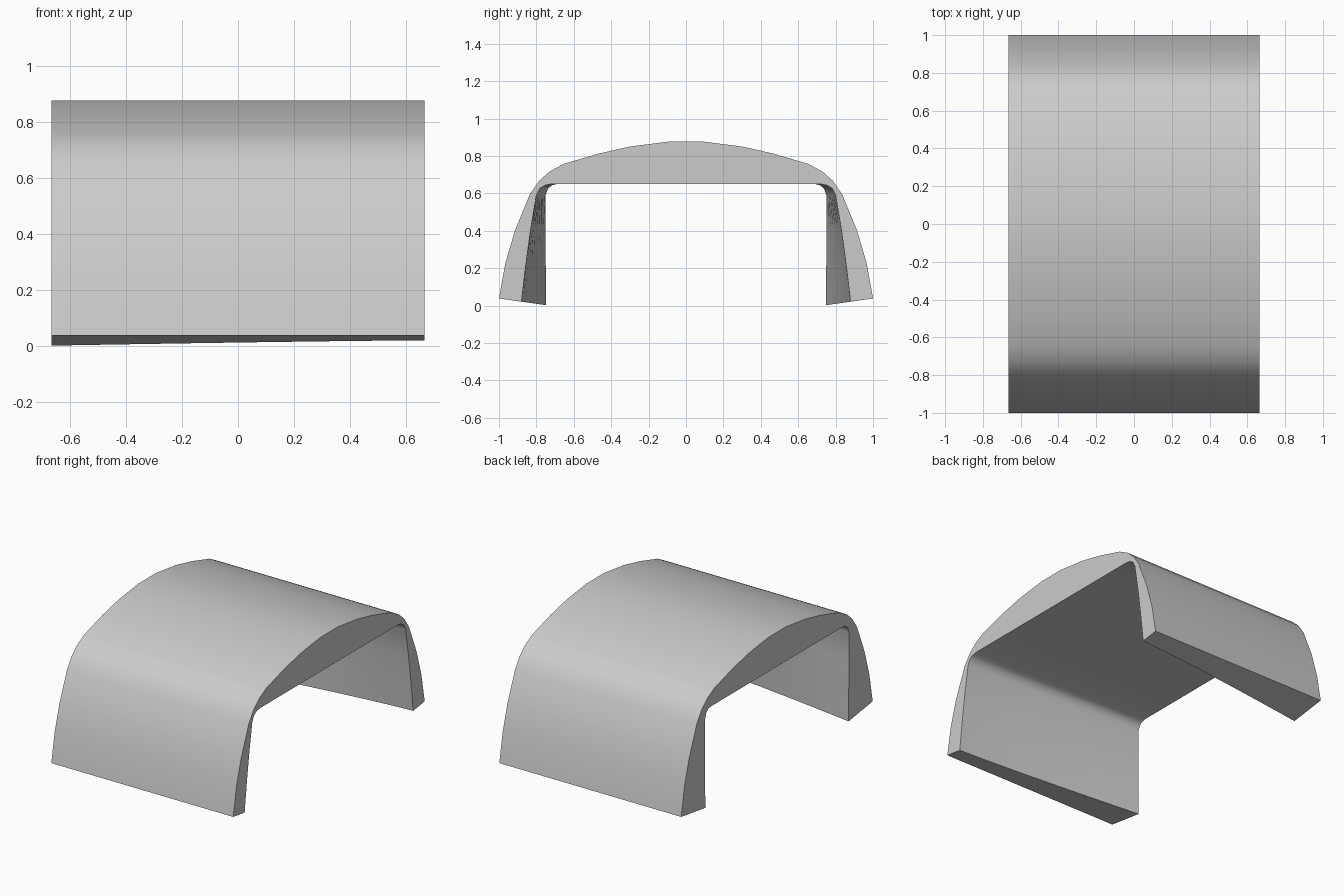
import bpy, bmesh, math

cube = bpy.data.objects.get("Cube")
if cube:
    bpy.data.objects.remove(cube, do_unlink=True)

# Material
grey = bpy.data.materials.new("light grey")
grey.use_nodes = True
colour = (0.6, 0.6, 0.6, 1)
grey.diffuse_color = colour
grey.node_tree.nodes["Principled BSDF"].inputs["Base Color"].default_value = colour

HALF = 0.665
STEPS = 8

# Half profiles (y, z) from the crown down to the foot
outer = [(0.09, 0.877), (0.3, 0.85), (0.465, 0.813), (0.655, 0.757), (0.73, 0.716),
         (0.785, 0.667), (0.835, 0.595), (0.915, 0.4), (0.965, 0.23), (1, 0.038)]
wide = [(0.09, 0.65), (0.3, 0.65), (0.465, 0.65), (0.72, 0.65), (0.755, 0.643),
        (0.783, 0.625), (0.8, 0.59), (0.83, 0.41), (0.855, 0.23), (0.88, 0.021)]
narrow = [(0.09, 0.65), (0.3, 0.65), (0.465, 0.65), (0.69, 0.65), (0.717, 0.643),
          (0.738, 0.625), (0.75, 0.59), (0.75, 0.41), (0.75, 0.23), (0.748, 0.002)]


def full(half):
    """Mirror a half profile across y = 0."""
    return [(-y, z) for y, z in reversed(half)] + half


def blend(t):
    """Opening profile between the wide end (0) and the narrow end (1)."""
    s = t ** 1.25
    return [(a[0] + (b[0] - a[0]) * s, a[1] + (b[1] - a[1]) * s)
            for a, b in zip(wide, narrow)]


# Arched cover: constant outer skin, tapering opening
bm = bmesh.new()
sections = []
for i in range(STEPS + 1):
    t = i / STEPS
    x = HALF * (1 - 2 * t)
    ring = full(outer) + full(blend(t))[::-1]
    sections.append([bm.verts.new((x, y, z)) for y, z in ring])

n = len(sections[0])
for a, b in zip(sections, sections[1:]):
    for j in range(n):
        k = (j + 1) % n
        bm.faces.new((a[j], a[k], b[k], b[j]))

# End faces as strips between skin and opening
for ring in (sections[0], sections[-1]):
    for j in range(n // 2 - 1):
        bm.faces.new((ring[j], ring[j + 1], ring[n - 2 - j], ring[n - 1 - j]))
bmesh.ops.recalc_face_normals(bm, faces=bm.faces)

mesh = bpy.data.meshes.new("arched_cover")
bm.to_mesh(mesh)
bm.free()
mesh.materials.append(grey)
cover = bpy.data.objects.new("arched_cover", mesh)
bpy.context.collection.objects.link(cover)
bpy.ops.object.select_all(action="DESELECT")
cover.select_set(True)
bpy.context.view_layer.objects.active = cover
bpy.ops.object.shade_smooth_by_angle(angle=math.radians(35))
